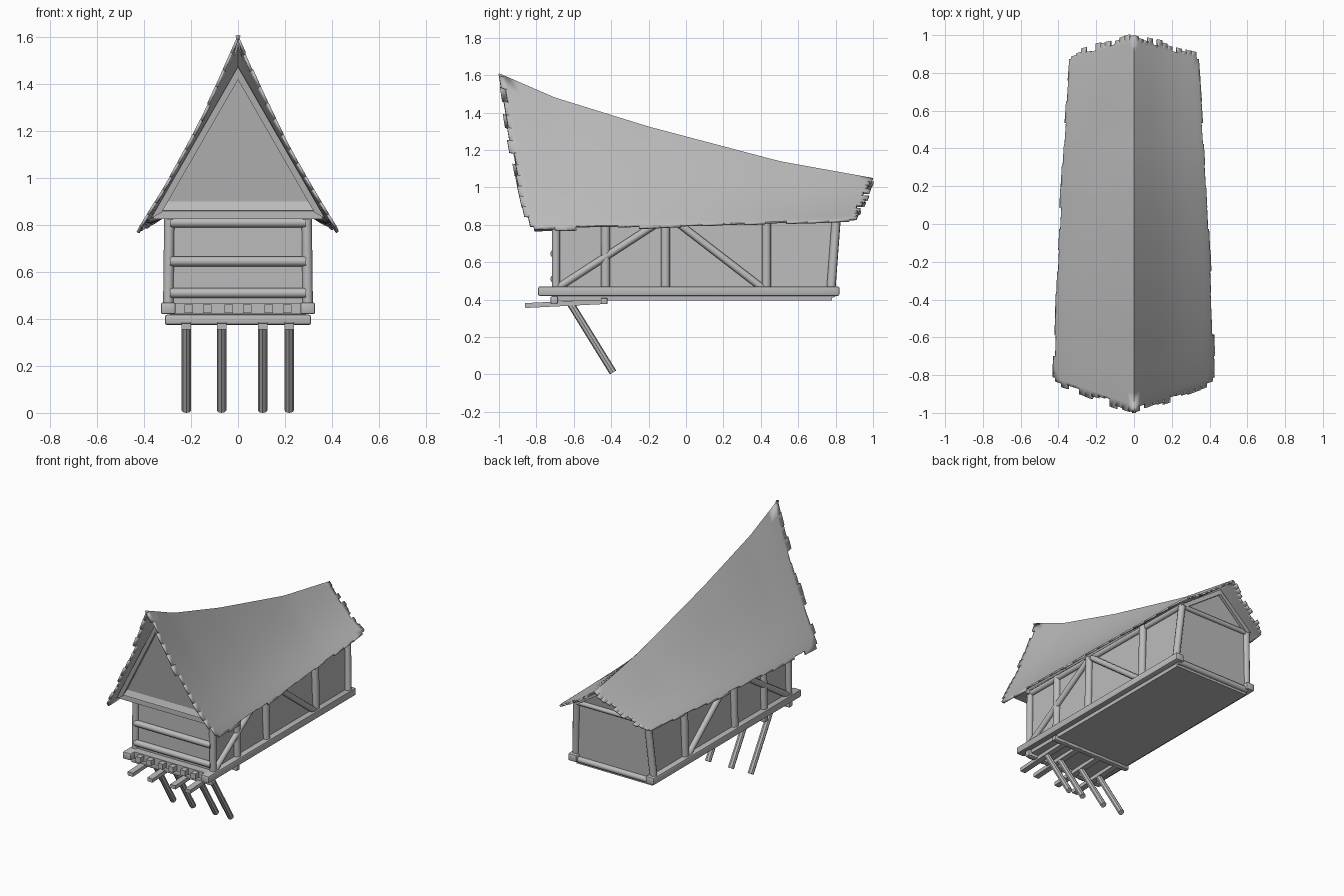
import bpy, bmesh, math, random
from mathutils import Vector

random.seed(4)
if "Cube" in bpy.data.objects:
    bpy.data.objects.remove(bpy.data.objects["Cube"])

GREY = (0.5, 0.5, 0.5, 1)
wood = bpy.data.materials.new("plain_grey")
wood.use_nodes = True
wood.diffuse_color = GREY
wood.node_tree.nodes["Principled BSDF"].inputs["Base Color"].default_value = GREY


def finish(name, bm, smooth=True):
    mesh = bpy.data.meshes.new(name)
    bm.to_mesh(mesh)
    bm.free()
    obj = bpy.data.objects.new(name, mesh)
    bpy.context.collection.objects.link(obj)
    mesh.materials.append(wood)
    if smooth:
        bpy.ops.object.select_all(action='DESELECT')
        obj.select_set(True)
        bpy.context.view_layer.objects.active = obj
        bpy.ops.object.shade_smooth_by_angle(angle=math.radians(40))
    return obj


def log(name, a, b, r, sides=10):
    """Round pole between two points."""
    a, b = Vector(a), Vector(b)
    bm = bmesh.new()
    bmesh.ops.create_cone(bm, cap_ends=True, segments=sides, radius1=r, radius2=r,
                          depth=(b - a).length)
    rot = (b - a).to_track_quat('Z', 'Y').to_matrix().to_4x4()
    bmesh.ops.transform(bm, matrix=rot, verts=bm.verts)
    bmesh.ops.translate(bm, vec=(a + b) / 2, verts=bm.verts)
    return finish(name, bm)


def box(name, lo, hi, bevel=0):
    """Axis-aligned block between two corners."""
    lo, hi = Vector(lo), Vector(hi)
    bm = bmesh.new()
    bmesh.ops.create_cube(bm, size=1)
    bmesh.ops.scale(bm, vec=hi - lo, verts=bm.verts)
    bmesh.ops.translate(bm, vec=(lo + hi) / 2, verts=bm.verts)
    if bevel:
        bmesh.ops.bevel(bm, geom=bm.edges[:], offset=bevel, segments=2,
                        profile=0.5, affect='EDGES')
    return finish(name, bm, bool(bevel))


def panel(name, pts, thick=0.012):
    """Flat board from its outline."""
    bm = bmesh.new()
    bm.faces.new([bm.verts.new(p) for p in pts])
    obj = finish(name, bm, False)
    mod = obj.modifiers.new("thickness", 'SOLIDIFY')
    mod.thickness = thick
    mod.offset = 0
    return obj


# Roof: two sagging slopes with ragged shingle tabs on the open edges
RIDGE = [(0, 1.61), (0.15, 1.48), (0.4, 1.325), (0.75, 1.14), (1, 1.05)]


def ridge_z(t):
    t = min(max(t, 0), 1)
    for (t0, z0), (t1, z1) in zip(RIDGE, RIDGE[1:]):
        if t <= t1:
            return z0 + (z1 - z0) * (t - t0) / (t1 - t0)
    return RIDGE[-1][1]


def roof_point(t, v, side):
    top = Vector((0, -1 + 2 * t, ridge_z(t)))
    low = Vector((side * (0.42 - 0.045 * t - 0.045 * t * t),
                  -0.85 + 1.76 * t, 0.795 + 0.04 * t * t))
    p = top.lerp(low, v)
    p.z -= 0.045 * (1 - 0.7 * t) * math.sin(math.pi * min(v, 1))
    return p


COLS, ROWS = 30, 13
T = [0.02 + 0.96 * i / COLS for i in range(COLS + 1)]
V = [j / ROWS for j in range(ROWS + 1)]
bm = bmesh.new()


def quad(verts):
    f = bm.faces.new(verts)
    f.normal_update()
    if f.normal.z < 0:
        f.normal_flip()


ridge = [bm.verts.new(roof_point(t, 0, 1)) for t in T]
for side in (-1, 1):
    g = [[ridge[i] if j == 0 else bm.verts.new(roof_point(t, v, side))
          for j, v in enumerate(V)] for i, t in enumerate(T)]
    for i in range(COLS):
        for j in range(ROWS):
            quad([g[i][j], g[i + 1][j], g[i + 1][j + 1], g[i][j + 1]])
    for j in range(ROWS):
        for i, out in ((0, 1), (COLS, -1)):
            end = 0 if j == 0 else random.uniform(-0.008, 0.016)
            t = end if out == 1 else 1 - end
            tab = [bm.verts.new(roof_point(t, V[k], side)) for k in (j + 1, j)]
            quad([g[i][j], g[i][j + 1]] + tab)
    for i in range(0, COLS, 2):
        drop = 1 + random.uniform(0.002, 0.035)
        tab = [bm.verts.new(roof_point(T[k], drop, side)) for k in (i + 2, i + 1, i)]
        quad([g[k][ROWS] for k in (i, i + 1, i + 2)] + tab)
roof = finish("roof", bm)
mod = roof.modifiers.new("thickness", 'SOLIDIFY')
mod.thickness = 0.012
mod.offset = -1

# Floor and walls
box("floor", (-0.29, -0.7, 0.395), (0.29, 0.78, 0.425))
panel("front_wall", [(-0.29, -0.69, 0.42), (0.29, -0.69, 0.42),
                     (0.29, -0.69, 0.85), (-0.29, -0.69, 0.85)])
panel("back_wall", [(-0.29, 0.775, 0.41), (0.29, 0.775, 0.41),
                    (0.265, 0.8, 0.85), (-0.265, 0.8, 0.85)])

# Timber frame of both sides
for s, label in ((1, "left"), (-1, "right")):
    panel(label + "_wall", [(s * 0.285, -0.69, 0.42), (s * 0.285, 0.775, 0.42),
                            (s * 0.262, 0.8, 0.85), (s * 0.28, -0.69, 0.88)])
    box(label + "_sill_beam", (s * 0.297 - 0.031, -0.79, 0.42),
        (s * 0.297 + 0.031, 0.82, 0.47), 0.008)
    log(label + "_top_plate", (s * 0.29, -0.74, 0.84), (s * 0.27, 0.82, 0.84), 0.02)
    log(label + "_front_post", (s * 0.297, -0.695, 0.45), (s * 0.292, -0.695, 0.86), 0.022)
    log(label + "_back_post", (s * 0.297, 0.775, 0.45), (s * 0.27, 0.805, 0.85), 0.024)
    for y in (-0.43, -0.11, 0.43):
        log(label + "_post", (s * 0.293, y, 0.45), (s * 0.285, y, 0.85), 0.025)
    for y0, y1 in ((-0.69, -0.12), (0.41, -0.07)):
        log(label + "_brace", (s * 0.298, y0, 0.46), (s * 0.293, y1, 0.83), 0.02)

# Front rails, cross beams and joist ends
for z in (0.51, 0.645, 0.81):
    log("front_rail", (-0.29, -0.705, z), (0.29, -0.705, z), 0.021)
box("front_cross_beam", (-0.29, -0.75, 0.42), (0.29, -0.68, 0.468))
log("back_cross_beam", (-0.29, 0.785, 0.43), (0.29, 0.785, 0.43), 0.02)
for x in (-0.21, -0.13, -0.04, 0.04, 0.13, 0.21):
    box("joist_end", (x - 0.018, -0.79, 0.425), (x + 0.018, -0.7, 0.462))
box("front_log", (-0.31, -0.725, 0.375), (0.31, -0.685, 0.418), 0.008)
box("rear_log", (-0.31, -0.455, 0.375), (0.31, -0.42, 0.408), 0.006)

# Slanted legs with carrier beams
for x in (-0.22, -0.07, 0.105, 0.218):
    panel("leg_carrier", [(x - 0.02, -0.86, 0.368), (x + 0.02, -0.86, 0.368),
                          (x + 0.02, -0.42, 0.39), (x - 0.02, -0.42, 0.39)], 0.026)
    log("leg", (x, -0.615, 0.375), (x, -0.39, 0.0105), 0.02, 8)

# Front gable leaning out under the roof, with trim
panel("front_gable", [(-0.345, -0.765, 0.85), (0.345, -0.765, 0.85), (0, -0.865, 1.44)])
box("gable_sill", (-0.36, -0.785, 0.825), (0.36, -0.68, 0.86))
panel("gable_apron", [(-0.33, -0.79, 0.86), (0.33, -0.79, 0.86),
                      (0.295, -0.768, 0.92), (-0.295, -0.768, 0.92)], 0.008)
for s in (-1, 1):
    panel("front_bargeboard", [(s * 0.37, -0.785, 0.83), (s * 0.325, -0.785, 0.855),
                               (0, -0.89, 1.42), (0, -0.895, 1.475)], 0.025)

# Back gable with trim
panel("back_gable", [(-0.27, 0.8, 0.84), (0.27, 0.8, 0.84), (0, 0.84, 1.03)])
log("back_gable_beam", (-0.28, 0.81, 0.835), (0.28, 0.81, 0.835), 0.016)
for s in (-1, 1):
    panel("back_bargeboard", [(s * 0.285, 0.82, 0.84), (s * 0.25, 0.82, 0.83),
                              (0, 0.86, 1.0), (0, 0.86, 1.035)], 0.02)
